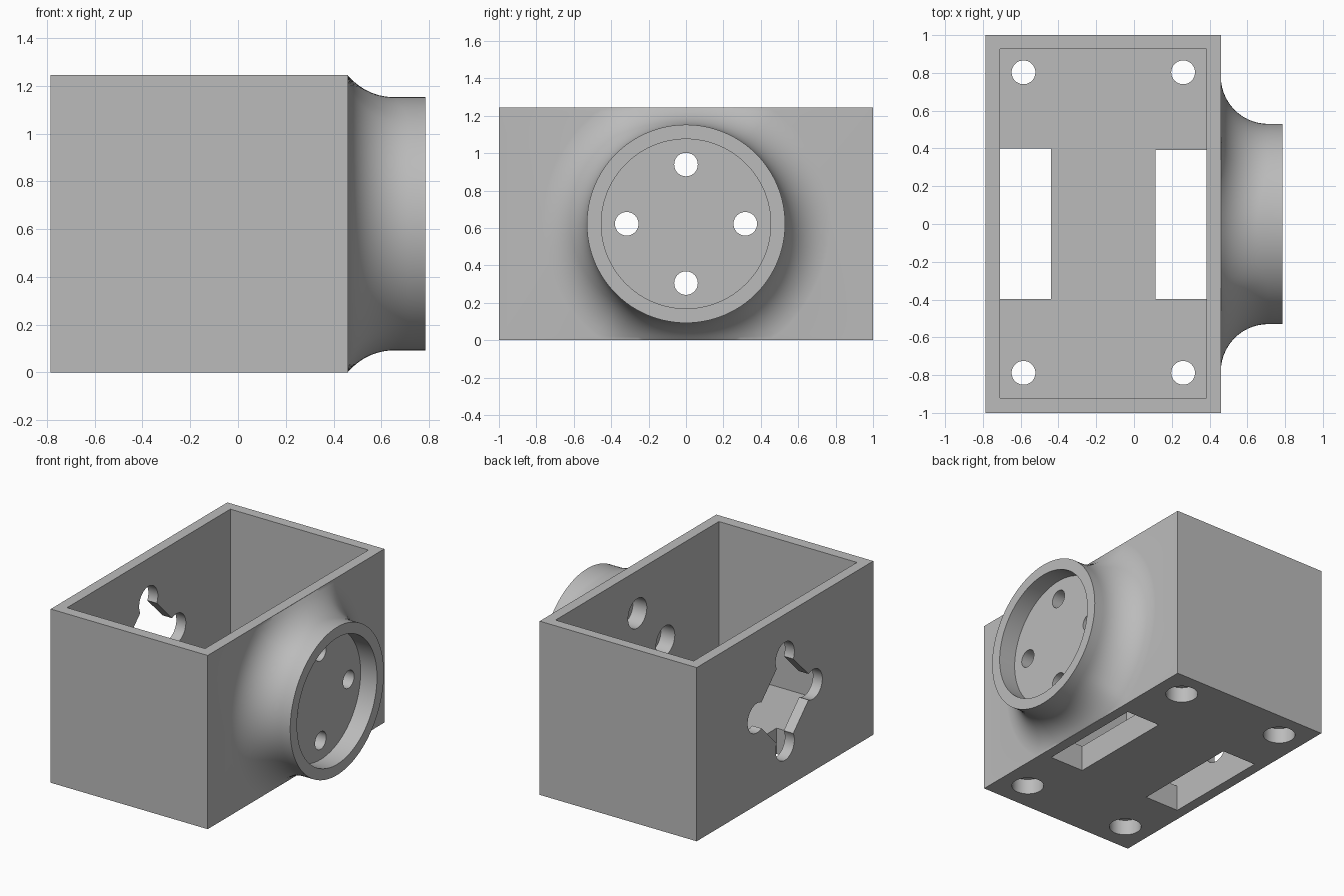
import bpy, bmesh, math

if "Cube" in bpy.data.objects:
    bpy.data.objects.remove(bpy.data.objects["Cube"])

ZC = 0.6225          # height of the boss axis
TOP = 1.245
HOLE, BORE = 0.063, 0.106
BOLT = 0.317         # bolt circle radius on the boss

grey = bpy.data.materials.new("plain grey")
grey.diffuse_color = (0.5, 0.5, 0.5, 1)
grey.use_nodes = True
grey.node_tree.nodes["Principled BSDF"].inputs["Base Color"].default_value = grey.diffuse_color


def finish(name, bm):
    bmesh.ops.recalc_face_normals(bm, faces=bm.faces)
    me = bpy.data.meshes.new(name)
    bm.to_mesh(me)
    bm.free()
    me.materials.append(grey)
    ob = bpy.data.objects.new(name, me)
    bpy.context.collection.objects.link(ob)
    return ob


def loft(name, rings):
    """Closed skin through rings of equal length, capped at both ends."""
    bm = bmesh.new()
    vs = [[bm.verts.new(p) for p in ring] for ring in rings]
    n = len(vs[0])
    for a, b in zip(vs, vs[1:]):
        for i in range(n):
            j = (i + 1) % n
            bm.faces.new((a[i], a[j], b[j], b[i]))
    bm.faces.new(vs[0])
    bm.faces.new(vs[-1])
    return finish(name, bm)


def box(name, x0, x1, y0, y1, z0, z1):
    return loft(name, [[(x0, y0, z), (x1, y0, z), (x1, y1, z), (x0, y1, z)] for z in (z0, z1)])


def rod(name, axis, a, b, r, lo, hi, n=48):
    """Prism along x (centre y, z) or along z (centre x, y)."""
    pts = [(a + r * math.cos(2 * math.pi * i / n), b + r * math.sin(2 * math.pi * i / n))
           for i in range(n)]
    if axis == "x":
        return loft(name, [[(t, p, q) for p, q in pts] for t in (lo, hi)])
    return loft(name, [[(p, q, t) for p, q in pts] for t in (lo, hi)])


def combine(target, tool, operation="DIFFERENCE"):
    mod = target.modifiers.new("cut", "BOOLEAN")
    mod.operation, mod.solver, mod.object = operation, "EXACT", tool
    bpy.context.view_layer.objects.active = target
    bpy.ops.object.modifier_apply(modifier=mod.name)
    bpy.data.objects.remove(tool, do_unlink=True)


# Open box
body = box("housing", -0.785, 0.46, -1, 1, 0, TOP)

# Round boss with a fillet that runs out at the top and bottom edges of the box
N, STEPS, R, COLLAR = 128, 14, 0.25, 0.53
rings = [[] for _ in range(STEPS + 3)]
for i in range(N):
    t = 2 * math.pi * i / N
    c, s = math.cos(t), math.sin(t)
    edge = min(COLLAR + R, (ZC - 0.0005) / max(abs(s), 1e-6))
    a0 = math.asin((COLLAR + R - edge) / R)
    cx = 0.46 + R * math.cos(a0)
    profile = [(0.43, edge * 0.97)]
    for k in range(STEPS + 1):
        a = a0 + (math.pi / 2 - a0) * k / STEPS
        profile.append((cx - R * math.cos(a) - (0.001 if k == 0 else 0),
                        COLLAR + R - R * math.sin(a)))
    profile.append((0.785, COLLAR))
    for ring, (x, r) in zip(rings, profile):
        ring.append((x, r * c, ZC + r * s))
combine(body, loft("boss", rings), "UNION")

# Cavity and dished boss face
combine(body, box("cavity", -0.71, 0.385, -0.922, 0.927, 0.185, 1.5))
combine(body, rod("recess", "x", 0, ZC, 0.453, 0.655, 0.9, 96))

# Floor slots
combine(body, box("slot_left", -0.709, -0.44, -0.398, 0.4, -0.1, 0.3))
combine(body, box("slot_right", 0.115, 0.384, -0.398, 0.392, -0.1, 0.3))

# Counterbored floor screw holes
for x in (-0.585, 0.26):
    for y in (-0.788, 0.803):
        combine(body, rod("screw_hole", "z", x, y, HOLE, -0.1, 0.3))
        combine(body, rod("counterbore", "z", x, y, BORE, -0.1, 0.11))

# Diamond access opening in the left wall
combine(body, rod("access_opening", "x", 0, ZC, 0.36, -0.9, -0.6, 4))

# Boss bolt holes, counterbored from inside, with matching access lobes
for y, z in ((BOLT, 0), (-BOLT, 0), (0, BOLT), (0, -BOLT)):
    combine(body, rod("bolt_hole", "x", y, ZC + z, HOLE, 0.3, 0.9))
    combine(body, rod("bolt_counterbore", "x", y, ZC + z, BORE, 0.3, 0.495))
    combine(body, rod("access_lobe", "x", y, ZC + z, BORE, -0.9, -0.6))

# Smooth round surfaces, sharp edges elsewhere
bpy.ops.object.select_all(action="DESELECT")
body.select_set(True)
bpy.context.view_layer.objects.active = body
bpy.ops.object.shade_smooth_by_angle(angle=math.radians(30))
